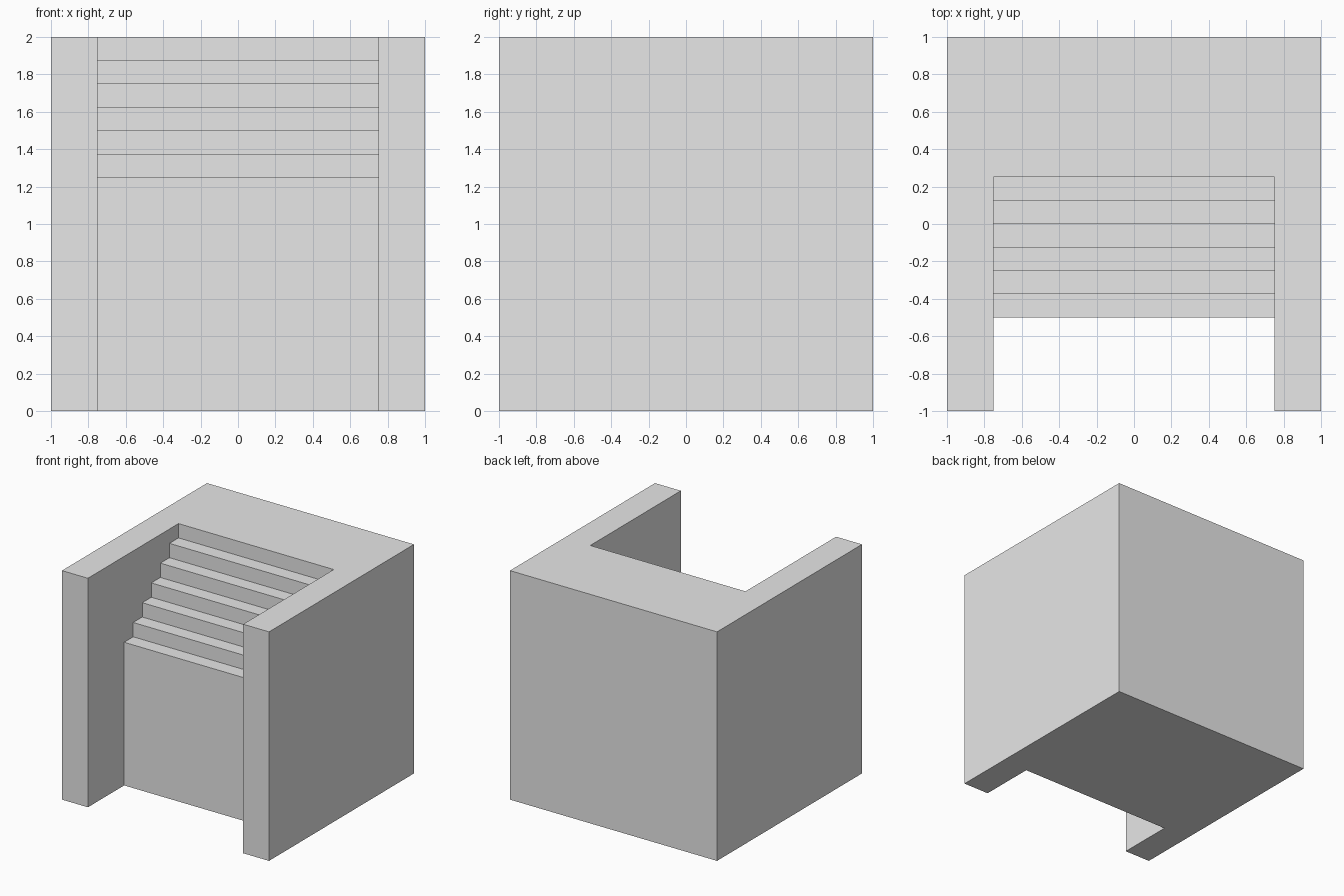
import bpy
import bmesh

# Remove the default cube
old = bpy.data.objects.get("Cube")
if old:
    bpy.data.objects.remove(old, do_unlink=True)

SIZE = 2.0          # block edge length
HALF_WIDTH = 0.75   # half the width between the side walls
STEP = 0.125        # rise and run of each step
STEPS = 6
FRONT_Y, FRONT_Z = -0.5, 1.25   # front edge of the lowest tread
OVER = 0.2          # cutter overshoot


def make_object(name, bm):
    bmesh.ops.recalc_face_normals(bm, faces=bm.faces)
    mesh = bpy.data.meshes.new(name)
    bm.to_mesh(mesh)
    bm.free()
    obj = bpy.data.objects.new(name, mesh)
    bpy.context.collection.objects.link(obj)
    return obj


# Plain grey material
grey = bpy.data.materials.new("plain_grey")
grey.use_nodes = True
colour = (0.8, 0.8, 0.8, 1.0)
grey.diffuse_color = colour
grey.node_tree.nodes["Principled BSDF"].inputs["Base Color"].default_value = colour

# Solid block standing on the ground
bm = bmesh.new()
bmesh.ops.create_cube(bm, size=SIZE)
bmesh.ops.translate(bm, verts=bm.verts, vec=(0, 0, SIZE / 2))
block = make_object("stair_block", bm)
block.data.materials.append(grey)

# Stepped profile of the open space above and in front of the stairs
profile = [(-1 - OVER, -OVER), (FRONT_Y, -OVER), (FRONT_Y, FRONT_Z)]
for i in range(1, STEPS + 1):
    y = FRONT_Y + i * STEP
    profile.append((y, FRONT_Z + (i - 1) * STEP))
    profile.append((y, FRONT_Z + i * STEP if i < STEPS else SIZE + OVER))
profile.append((-1 - OVER, SIZE + OVER))

# Extrude the profile across the stair width
bm = bmesh.new()
face = bm.faces.new([bm.verts.new((-HALF_WIDTH, y, z)) for y, z in profile])
side = bmesh.ops.extrude_face_region(bm, geom=[face])["geom"]
bmesh.ops.translate(bm, vec=(2 * HALF_WIDTH, 0, 0),
                    verts=[v for v in side if isinstance(v, bmesh.types.BMVert)])
cutter = make_object("stair_cutter", bm)
cutter.data.materials.append(grey)
cutter.hide_render = True

# Carve the stairs, then discard the cutter
cut = block.modifiers.new("stairs", 'BOOLEAN')
cut.operation = 'DIFFERENCE'
cut.solver = 'EXACT'
cut.object = cutter
bpy.context.view_layer.objects.active = block
block.select_set(True)
bpy.ops.object.modifier_apply(modifier=cut.name)
bpy.data.objects.remove(cutter, do_unlink=True)
